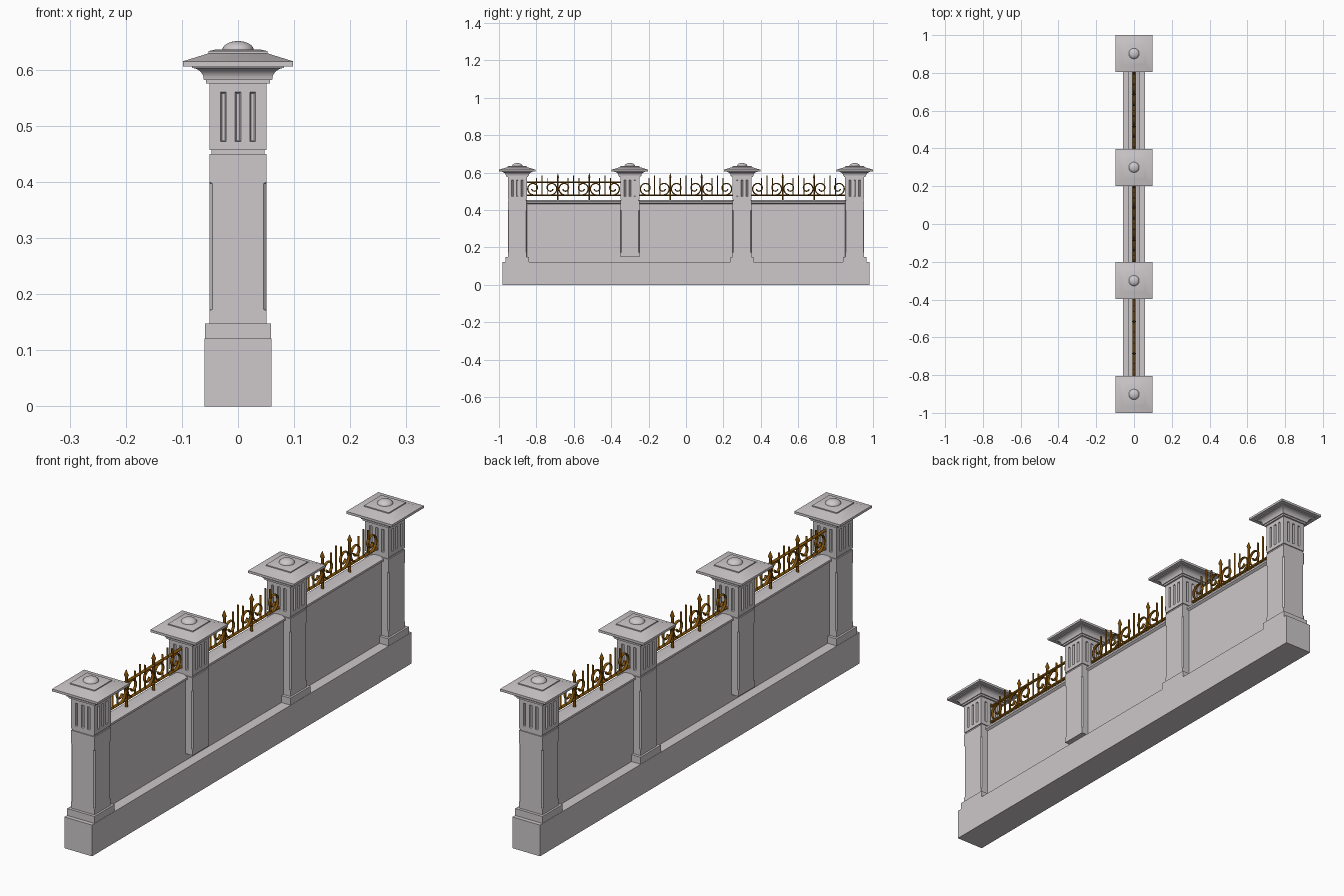
import bpy, bmesh
from math import sin, cos, pi, radians
from mathutils import Matrix

cube = bpy.data.objects.get("Cube")
if cube:
    bpy.data.objects.remove(cube)


def material(name, rgb):
    m = bpy.data.materials.new(name)
    m.use_nodes = True
    m.diffuse_color = (*rgb, 1)
    m.node_tree.nodes["Principled BSDF"].inputs["Base Color"].default_value = (*rgb, 1)
    return m


STONE = material("grey stone", (0.61, 0.575, 0.59))
IRON = material("bronze iron", (0.23, 0.085, 0.002))


def add_object(name, bm, smooth=False):
    bmesh.ops.recalc_face_normals(bm, faces=bm.faces)
    mesh = bpy.data.meshes.new(name)
    bm.to_mesh(mesh)
    bm.free()
    mesh.materials.append(STONE)
    if smooth:
        mesh.shade_smooth()
        mesh.set_sharp_from_angle(angle=radians(30))
    ob = bpy.data.objects.new(name, mesh)
    bpy.context.collection.objects.link(ob)


def loft(bm, rings):
    """Skin a stack of equal-length rings and close both ends."""
    loops = [[bm.verts.new(p) for p in r] for r in rings]
    n = len(loops[0])
    for a, b in zip(loops, loops[1:]):
        for i in range(n):
            j = (i + 1) % n
            bm.faces.new((a[i], a[j], b[j], b[i]))
    bm.faces.new(loops[0][::-1])
    bm.faces.new(loops[-1])


def square(y, half, z):
    return [(sx * half, y + sy * half, z) for sx, sy in ((-1, -1), (1, -1), (1, 1), (-1, 1))]


def chamfered(y, h, z, c):
    k = h - c
    corners = ((-k, -h), (k, -h), (h, -k), (h, k), (k, h), (-k, h), (-h, k), (-h, -k))
    return [(px, y + py, z) for px, py in corners]


def circle(y, r, z, n=24):
    return [(r * cos(2 * pi * i / n), y + r * sin(2 * pi * i / n), z) for i in range(n)]


def beam(name, y0, y1, profile):
    """Long bar along y, skinned through (half width, height) steps."""
    bm = bmesh.new()
    loft(bm, [[(-x, y0, z), (x, y0, z), (x, y1, z), (-x, y1, z)] for x, z in profile])
    add_object(name, bm)


# Pillar parts
def shaft(name, y):
    bm = bmesh.new()
    e, c = 0.0003, 0.005
    steps = ((0.148, e), (0.17, e), (0.173, c), (0.397, c), (0.4, e), (0.45, e))
    loft(bm, [chamfered(y, 0.0508, z, k) for z, k in steps])
    add_object(name + "_shaft", bm)


def fluted_block(name, y):
    bm = bmesh.new()
    flutes, fw = (-0.026, 0, 0.026), 0.005
    loft(bm, [square(0, 0.0508, z) for z in (0.457, 0.576)])
    cuts = [((0, 0, z), (0, 0, 1)) for z in (0.472, 0.56)]
    for f in flutes:
        for s in (-fw, fw):
            cuts += [((f + s, 0, 0), (1, 0, 0)), ((0, f + s, 0), (0, 1, 0))]
    for co, no in cuts:
        bmesh.ops.bisect_plane(bm, geom=bm.verts[:] + bm.edges[:] + bm.faces[:],
                               plane_co=co, plane_no=no)
    bmesh.ops.recalc_face_normals(bm, faces=bm.faces)
    bm.normal_update()
    cells = []
    for f in bm.faces:
        c = f.calc_center_median()
        side = c.y if abs(f.normal.x) > 0.5 else c.x
        if abs(f.normal.z) < 0.5 and 0.472 < c.z < 0.56 and any(abs(side - k) < fw for k in flutes):
            cells.append(f)
    # hollow each flute in two steps to round its bottom
    for inset, depth in ((0.001, -0.005), (0.002, -0.002)):
        bmesh.ops.inset_individual(bm, faces=cells, thickness=inset, depth=depth)
    bmesh.ops.translate(bm, verts=bm.verts, vec=(0, y, 0))
    add_object(name + "_fluted_block", bm)


def cap(name, y):
    bm = bmesh.new()
    profile = [(0.057, 0.575), (0.057, 0.582)]
    # concave cove under the slab
    for i in range(7):
        a = pi / 2 * i / 6
        profile.append((0.061 + 0.021 * (1 - cos(a)), 0.582 + 0.021 * sin(a)))
    profile += [(0.082, 0.606), (0.098, 0.606), (0.098, 0.615), (0.053, 0.629),
                (0.053, 0.633), (0.04, 0.636)]
    loft(bm, [square(y, h, z) for h, z in profile])
    add_object(name + "_cap", bm, smooth=True)
    bm = bmesh.new()
    loft(bm, [circle(y, 0.028 * cos(a), 0.635 + 0.016 * sin(a))
              for a in (pi / 2 * i / 8 * 0.98 for i in range(9))])
    add_object(name + "_dome", bm, smooth=True)


PILLARS = [-0.902, -0.3, 0.3, 0.902]
for i, y in enumerate(PILLARS):
    name = "pillar_%d" % (i + 1)
    if i != 1:  # this pillar stands without its plinth
        beam(name + "_plinth", y - 0.062, y + 0.062, ((0.0585, 0.12), (0.0585, 0.148)))
    shaft(name, y)
    beam(name + "_neck", y - 0.047, y + 0.047, ((0.047, 0.449), (0.047, 0.458)))
    fluted_block(name, y)
    cap(name, y)

# Long footing
beam("footing", -0.98, 0.98, ((0.0595, 0), (0.0595, 0.121)))


# Railing
def scroll(y, z, side):
    """Scroll that starts on the lower rail and curls inward beside a post."""
    pts = []
    for i in range(37):
        t = i / 36
        a = -pi / 2 + 2 * pi * 1.2 * t
        r = 0.036 * (1 - t) + 0.011 * t
        pts.append((y + side * r * cos(a), z + r * sin(a)))
    return pts


def railing(name, y0, y1, top_rail):
    curve = bpy.data.curves.new(name, "CURVE")
    curve.dimensions = "3D"
    curve.bevel_depth = 0.001
    curve.bevel_resolution = 6
    curve.use_fill_caps = True

    def path(pts, *radii):
        """Tube through (y, z) points; radii in thousandths, one or one each."""
        s = curve.splines.new("POLY")
        s.points.add(len(pts) - 1)
        for i, (p, (y, z)) in enumerate(zip(s.points, pts)):
            p.co = (0, y, z, 1)
            p.radius = radii[i % len(radii)]

    mid, bay = (y0 + y1) / 2, 0.168
    posts = [mid - bay / 2, mid + bay / 2]
    path([(y0, 0.48), (y1, 0.48)], 4)
    if top_rail:
        path([(y0, 0.549), (y1, 0.549)], 4)
    # scrolls beside each post and against both pillars
    sides = [(y, s) for y in posts for s in (-1, 1)] + [(y0, 1), (y1, -1)]
    for y, s in sides:
        path(scroll(y + s * 0.037, 0.516, -s), 3.3)
    # thin pickets between the scrolls
    for k in (-1, 0, 1):
        for d, top in ((-0.03, 0.57), (0, 0.585), (0.03, 0.57)):
            y = mid + k * bay + d
            path([(y, 0.48), (y, top)], 2.5)
    # posts with spear heads
    for y in posts:
        path([(y, z) for z in (0.45, 0.568, 0.575, 0.582, 0.597)], 3.5, 3.5, 6, 4, 0.5)
    tube = bpy.data.objects.new(name + "_path", curve)
    bpy.context.collection.objects.link(tube)
    graph = bpy.context.evaluated_depsgraph_get()
    mesh = bpy.data.meshes.new_from_object(tube.evaluated_get(graph))
    bpy.data.objects.remove(tube)
    # oval bars, broader across the wall
    mesh.transform(Matrix.Diagonal((1.7, 1, 1, 1)))
    mesh.materials.clear()
    mesh.materials.append(IRON)
    mesh.shade_smooth()
    bpy.context.collection.objects.link(bpy.data.objects.new(name, mesh))


# Wall panels, copings and railings between the pillars
for i, (a, b) in enumerate(zip(PILLARS, PILLARS[1:])):
    n = i + 1
    beam("wall_panel_%d" % n, a, b, ((0.02, 0.12), (0.02, 0.436)))
    beam("coping_%d" % n, a, b, ((0.02, 0.432), (0.029, 0.438), (0.029, 0.446), (0.012, 0.452)))
    railing("railing_%d" % n, a + 0.05, b - 0.05, i == 0)
